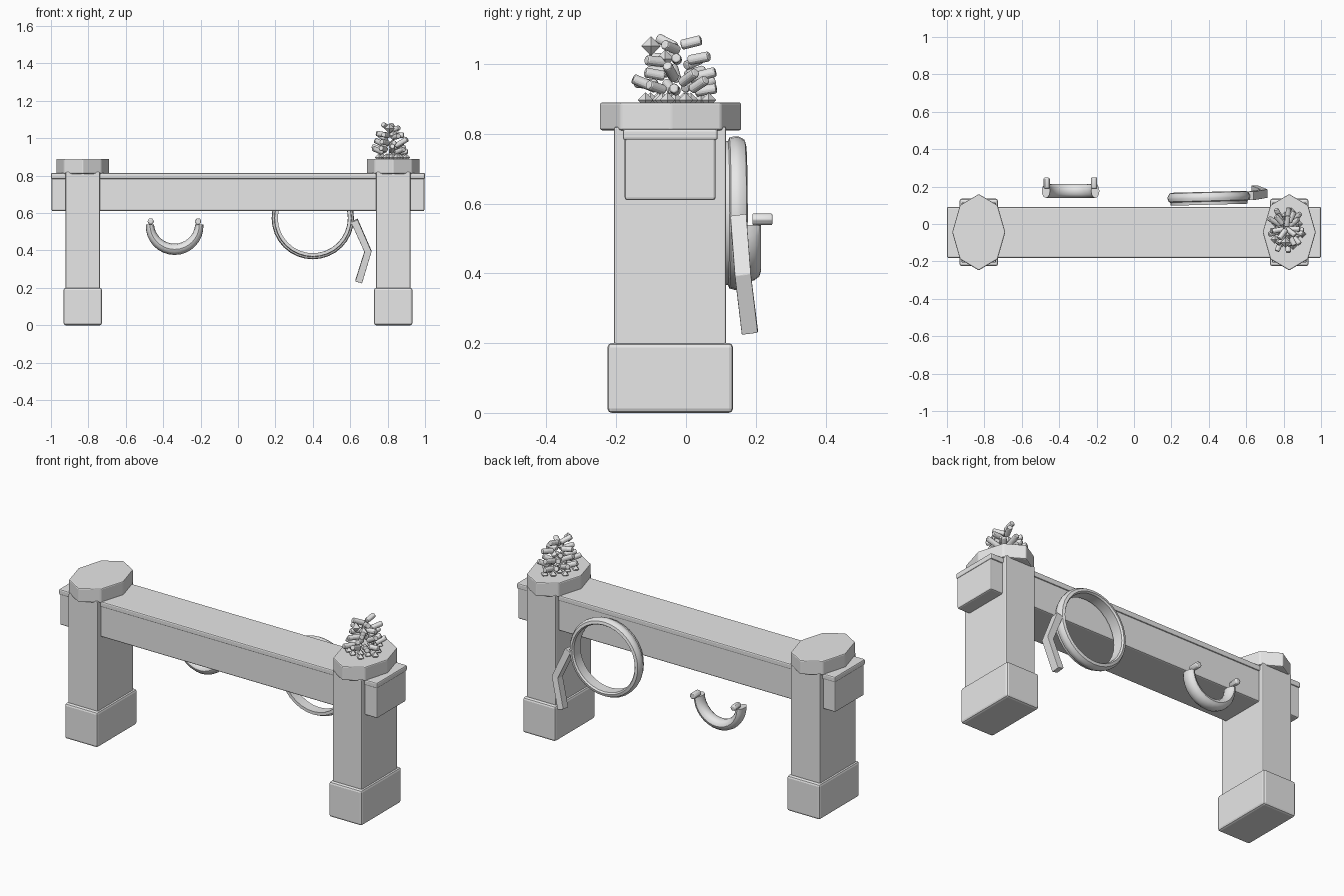
import bpy, bmesh, math, random
from mathutils import Vector, Matrix

default = bpy.data.objects.get("Cube")
if default:
    bpy.data.objects.remove(default, do_unlink=True)

stone = bpy.data.materials.new("plain grey")
stone.use_nodes = True
stone.diffuse_color = (0.8, 0.8, 0.8, 1)
stone.node_tree.nodes["Principled BSDF"].inputs["Base Color"].default_value = (0.8, 0.8, 0.8, 1)


def finish(name, bm, bevel=0, smooth=False):
    bmesh.ops.recalc_face_normals(bm, faces=bm.faces)
    mesh = bpy.data.meshes.new(name)
    bm.to_mesh(mesh)
    bm.free()
    mesh.materials.append(stone)
    if smooth:
        mesh.shade_smooth()
        mesh.set_sharp_from_angle(angle=math.radians(35))
    obj = bpy.data.objects.new(name, mesh)
    bpy.context.collection.objects.link(obj)
    if bevel:
        mod = obj.modifiers.new("edge bevel", "BEVEL")
        mod.width = bevel
        mod.segments = 2
    return obj


def box(name, low, high, bevel):
    low, high = Vector(low), Vector(high)
    bm = bmesh.new()
    bmesh.ops.create_cube(bm, size=1)
    for v in bm.verts:
        v.co = (low + high) / 2 + v.co * (high - low)
    return finish(name, bm, bevel)


def bridge(bm, rows, close):
    """Join neighbouring loops of vertices with quads."""
    count = len(rows[0])
    pairs = list(zip(rows, rows[1:])) + ([(rows[-1], rows[0])] if close else [])
    for a, b in pairs:
        for i in range(count):
            j = (i + 1) % count
            bm.faces.new((a[i], a[j], b[j], b[i]))


# Posts: foot, shaft and stretched octagonal cap
for side, x in (("right", -0.83), ("left", 0.83)):
    box(side + "_post_foot", (x - 0.103, -0.225, 0), (x + 0.103, 0.135, 0.2), 0.012)
    box(side + "_post_shaft", (x - 0.092, -0.206, 0.18), (x + 0.092, 0.115, 0.82), 0.005)
    bm = bmesh.new()
    bmesh.ops.create_cone(bm, cap_ends=True, segments=8, radius1=1, radius2=1, depth=1)
    for v in bm.verts:
        v.co = Vector((x + v.co.x * 0.142, -0.044 + v.co.y * 0.204, 0.85 + v.co.z * 0.08))
    finish(side + "_post_cap", bm, 0.006)

# Crossbeam with a slightly wider top board
box("crossbeam", (-0.997, -0.176, 0.61), (0.997, 0.085, 0.79), 0.008)
box("crossbeam_top_board", (-1, -0.181, 0.782), (1, 0.091, 0.814), 0.007)

# Hanging hoop: stepped band, lathed around the y direction
profile = [(0.188, -0.035), (0.205, -0.035), (0.207, -0.018), (0.216, -0.014),
           (0.22, 0.0), (0.22, 0.012), (0.21, 0.03), (0.195, 0.034), (0.188, 0.025)]
bm = bmesh.new()
rows = []
for i in range(32):
    a = math.tau * i / 32
    rows.append([bm.verts.new((r * math.cos(a), y, r * math.sin(a))) for r, y in profile])
bridge(bm, rows, True)
bm.transform(Matrix.Translation((0.4, 0.138, 0.573)) @ Matrix.Rotation(math.radians(1.5), 4, "Z"))
finish("hoop", bm, smooth=True)

# Bent strap beside the hoop
bm = bmesh.new()
rows = []
for x, y, z, tilt in ((0.622, 0.150, 0.56, 0.45), (0.695, 0.163, 0.395, 0.05), (0.645, 0.183, 0.232, -0.3)):
    across = Vector((math.cos(tilt), 0, math.sin(tilt))) * 0.019
    deep = Vector((0, 0.023, 0.003))
    c = Vector((x, y, z))
    rows.append([bm.verts.new(c + across * s + deep * t) for s, t in ((-1, -1), (1, -1), (1, 1), (-1, 1))])
bridge(bm, rows, False)
bm.faces.new(rows[0])
bm.faces.new(rows[-1])
finish("strap", bm, 0.002)

# Hanging half-ring handle with a round peg at each end
bm = bmesh.new()
rows = []
for i in range(17):
    a = math.pi + math.pi * i / 16
    thick = 0.022 + 0.008 * math.sin(math.pi * i / 16)
    row = []
    for k in range(12):
        t = math.tau * k / 12
        r = 0.132 + thick * math.cos(t)
        row.append(bm.verts.new((-0.339 + r * math.cos(a), 0.177 + 0.038 * math.sin(t), 0.538 + r * math.sin(a))))
    rows.append(row)
bridge(bm, rows, False)
bm.faces.new(rows[0])
bm.faces.new(rows[-1])
finish("handle", bm, smooth=True)
for side, x in (("right", -0.467), ("left", -0.213)):
    bm = bmesh.new()
    bmesh.ops.create_cone(bm, cap_ends=True, segments=12, radius1=0.017, radius2=0.017, depth=0.058)
    bm.transform(Matrix.Translation((x, 0.219, 0.555)) @ Matrix.Rotation(math.pi / 2, 4, "X"))
    finish(side + "_handle_peg", bm, 0.008, True)

# Plant on the left post: rings of stubby leaves pointing outwards
random.seed(4)
leaves, buds = bmesh.new(), bmesh.new()
centre = Vector((0.815, -0.025, 0))
for ring, (count, height, reach) in enumerate(((9, 0.935, 0.105), (7, 0.972, 0.085), (6, 1.01, 0.075), (3, 1.05, 0.05))):
    for i in range(count):
        a = math.tau * (i + random.uniform(-0.2, 0.2)) / count + ring * 0.6
        out = Vector((0.72 * math.cos(a), math.sin(a), 0))
        aim = (out + Vector((0, 0, random.uniform(0.05, 0.45)))).normalized()
        spot = centre + out * reach * random.uniform(0.75, 1.0)
        spot.z = height + random.uniform(-0.012, 0.012)
        place = Matrix.Translation(spot) @ aim.to_track_quat("Z", "Y").to_matrix().to_4x4()
        bmesh.ops.create_cone(leaves, cap_ends=True, segments=6, radius1=0.016, radius2=0.016,
                              depth=random.uniform(0.058, 0.078), matrix=place)
finish("plant_leaves", leaves, 0.006)

# Diamond buds among the leaves and small lumps on the cap
spots = [(0.81, -0.10, 1.052, 0.028), (0.83, -0.06, 1.015, 0.026)]
for i in range(14):
    a = i * 2.4
    reach = 0.11 * math.sqrt((i + 0.5) / 14)
    spots.append((0.82 + 0.75 * reach * math.cos(a), -0.03 + reach * math.sin(a), 0.897, 0.022))
for x, y, z, size in spots:
    for up in (1, -1):
        bmesh.ops.create_cone(buds, cap_ends=False, segments=4, radius1=size, radius2=0, depth=size,
                              matrix=Matrix.Translation((x, y, z + up * size / 2)) @ Matrix.Diagonal((1, 1, up, 1)))
bmesh.ops.remove_doubles(buds, verts=buds.verts, dist=0.0005)
finish("plant_buds", buds)
